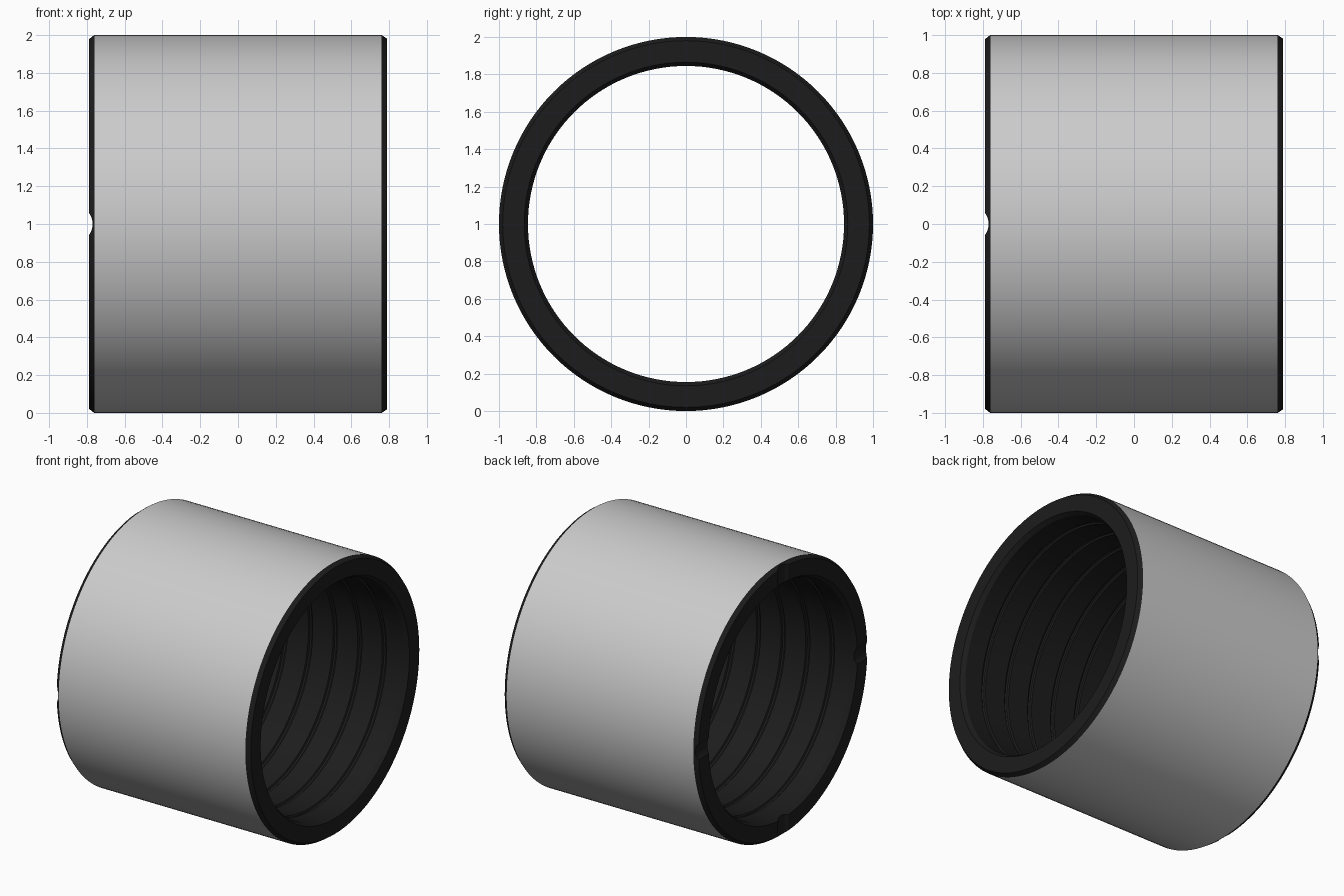
import bpy, bmesh, math
from mathutils import Matrix

if "Cube" in bpy.data.objects:
    bpy.data.objects.remove(bpy.data.objects["Cube"])

SEG = 128
END, OUTER, INNER = 0.79, 1.0, 0.845


def material(name, color):
    m = bpy.data.materials.new(name)
    m.diffuse_color = color
    m.use_nodes = True
    m.node_tree.nodes["Principled BSDF"].inputs["Base Color"].default_value = m.diffuse_color
    return m


GREY = material("grey_surface", (0.8, 0.8, 0.8, 1))
BLACK = material("black_surface", (0.012, 0.012, 0.012, 1))


def make_object(name, bm):
    bmesh.ops.recalc_face_normals(bm, faces=bm.faces[:])
    me = bpy.data.meshes.new(name)
    bm.to_mesh(me)
    bm.free()
    me.materials.append(GREY)
    me.materials.append(BLACK)
    ob = bpy.data.objects.new(name, me)
    bpy.context.collection.objects.link(ob)
    return ob


# Sleeve cross-section (x, radius): outer wall first, then back along the bore
profile = [(-END + 0.03, OUTER), (END - 0.03, OUTER), (END, 0.98),
           (END, 0.865), (END - 0.03, INNER)]
for i in range(7):
    x = 0.6 - i * 0.2
    for a in range(0, 181, 45):
        t = math.radians(a)
        profile.append((x + 0.017 * math.cos(t), INNER + 0.017 * math.sin(t)))
profile += [(-END + 0.03, INNER), (-END, 0.865), (-END, 0.98)]

# Revolve around the x axis; only the outer wall is grey
bm = bmesh.new()
rings = []
for k in range(SEG):
    a = 2 * math.pi * k / SEG
    rings.append([bm.verts.new((x, r * math.cos(a), 1 + r * math.sin(a)))
                  for x, r in profile])
n = len(profile)
for k in range(SEG):
    p, q = rings[k], rings[(k + 1) % SEG]
    for i in range(n):
        j = (i + 1) % n
        f = bm.faces.new((p[i], p[j], q[j], q[i]))
        f.material_index = 0 if i == 0 else 1
sleeve = make_object("sleeve", bm)

# Four shallow round notches in the left rim, cut by two crossing rods
for name, axis in (("notch_cutter_y", 'X'), ("notch_cutter_z", None)):
    bm = bmesh.new()
    rot = Matrix.Rotation(math.pi / 2, 4, axis) if axis else Matrix()
    bmesh.ops.create_cone(bm, cap_ends=True, segments=64, radius1=0.1,
                          radius2=0.1, depth=2.4,
                          matrix=Matrix.Translation((-END - 0.08, 0, 1)) @ rot)
    for f in bm.faces:
        f.material_index = 1
    cutter = make_object(name, bm)
    cutter.hide_render = True
    mod = sleeve.modifiers.new(name, 'BOOLEAN')
    mod.operation = 'DIFFERENCE'
    mod.solver = 'EXACT'
    mod.object = cutter
    bpy.context.view_layer.objects.active = sleeve
    bpy.ops.object.modifier_apply(modifier=mod.name)
    bpy.data.objects.remove(cutter)

# Smooth shading with crisp chamfers
bpy.ops.object.select_all(action='DESELECT')
sleeve.select_set(True)
bpy.context.view_layer.objects.active = sleeve
bpy.ops.object.shade_smooth_by_angle(angle=math.radians(25))
